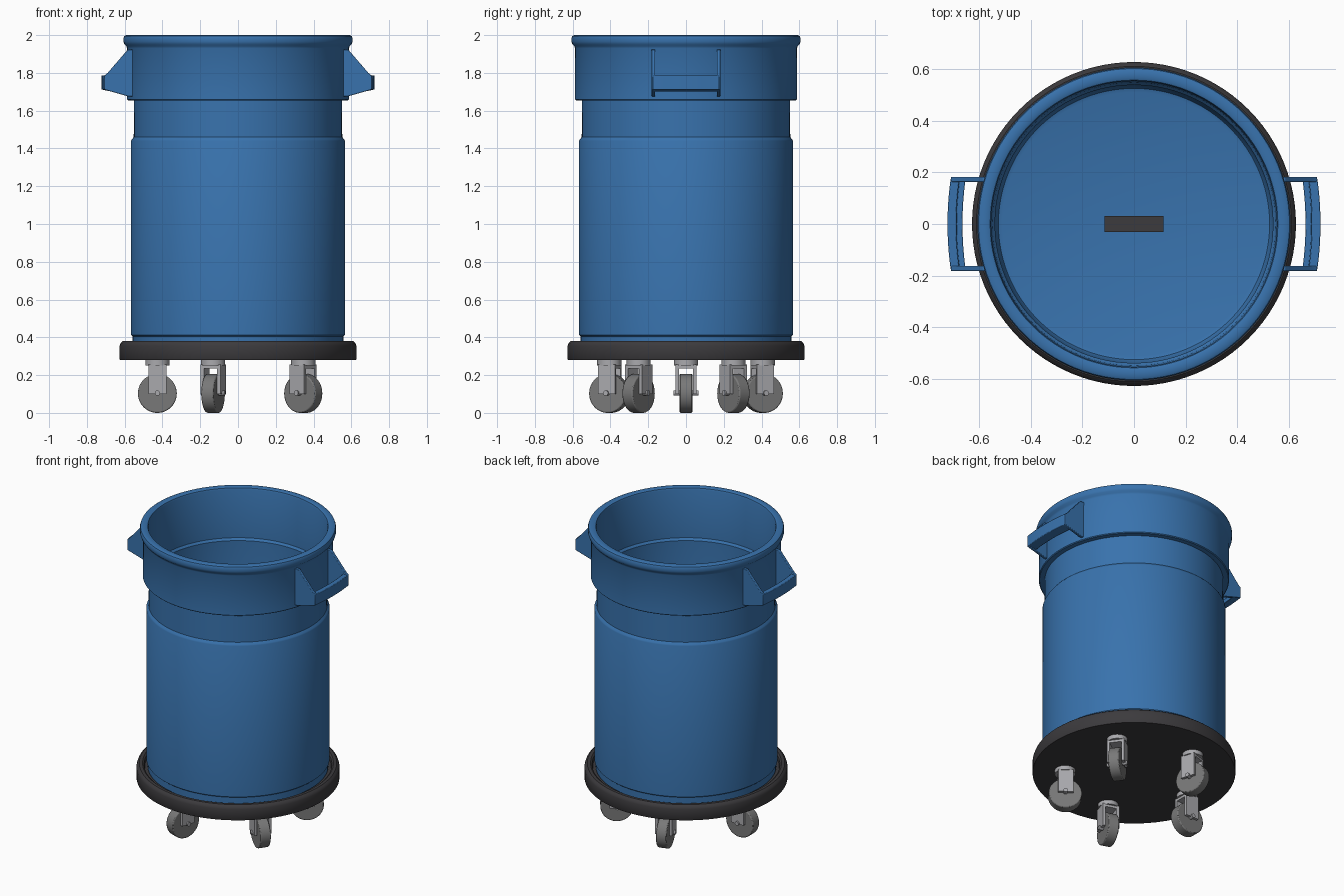
import bpy, bmesh, math
from mathutils import Matrix, Vector

if "Cube" in bpy.data.objects:
    bpy.data.objects.remove(bpy.data.objects["Cube"])


def material(name, rgb):
    m = bpy.data.materials.new(name)
    m.use_nodes = True
    m.diffuse_color = (*rgb, 1)
    m.node_tree.nodes["Principled BSDF"].inputs["Base Color"].default_value = (*rgb, 1)
    return m


BLUE = material("blue plastic", (0.04, 0.17, 0.42))
DARK = material("dark plastic", (0.045, 0.043, 0.047))
METAL = material("light grey metal", (0.4, 0.4, 0.42))
RUBBER = material("grey rubber", (0.19, 0.19, 0.19))


def finish(name, bm, mat, bevel=0):
    """Turn a bmesh into a smooth-by-angle object."""
    bmesh.ops.recalc_face_normals(bm, faces=bm.faces)
    mesh = bpy.data.meshes.new(name)
    bm.to_mesh(mesh)
    bm.free()
    mesh.materials.append(mat)
    ob = bpy.data.objects.new(name, mesh)
    bpy.context.collection.objects.link(ob)
    bpy.ops.object.select_all(action='DESELECT')
    ob.select_set(True)
    bpy.context.view_layer.objects.active = ob
    bpy.ops.object.shade_smooth_by_angle(angle=math.radians(35))
    if bevel:
        mod = ob.modifiers.new("Bevel", 'BEVEL')
        mod.width, mod.segments = bevel, 2
    return ob


def lathe(name, profile, mat, steps=96, closed=False):
    """Revolve (radius, z) points about the z axis."""
    bm = bmesh.new()
    vs = [bm.verts.new((r, 0, z)) for r, z in profile]
    pairs = list(zip(vs, vs[1:])) + ([(vs[-1], vs[0])] if closed else [])
    es = [bm.edges.new(p) for p in pairs]
    bmesh.ops.spin(bm, geom=vs + es, cent=(0, 0, 0), axis=(0, 0, 1),
                   angle=math.tau, steps=steps, use_merge=False)
    bmesh.ops.remove_doubles(bm, verts=bm.verts, dist=1e-5)
    return finish(name, bm, mat)


def sweep(bm, rings):
    """Skin a row of matching closed rings and cap both ends."""
    rows = [[bm.verts.new(p) for p in ring] for ring in rings]
    n = len(rows[0])
    for a, b in zip(rows, rows[1:]):
        for i in range(n):
            j = (i + 1) % n
            bm.faces.new((a[i], a[j], b[j], b[i]))
    bm.faces.new(rows[0])
    bm.faces.new(rows[-1])


def box(bm, centre, size):
    bmesh.ops.create_cube(bm, size=1, matrix=Matrix.Translation(centre) @ Matrix.Diagonal((*size, 1)))


def cylinder(bm, centre, radius, depth, axis='Z', segs=32):
    turn = Matrix.Rotation(math.pi / 2, 4, 'X') if axis == 'Y' else Matrix()
    bmesh.ops.create_cone(bm, cap_ends=True, segments=segs, radius1=radius, radius2=radius,
                          depth=depth, matrix=Matrix.Translation(centre) @ turn)


# Bin: outer wall from the base up, over the rim and down the inside
lathe("bin_body", [
    (0, 0.35), (0.545, 0.35), (0.558, 0.36), (0.558, 0.405), (0.566, 0.412),
    (0.566, 1.44), (0.562, 1.448), (0.552, 1.46), (0.551, 1.655),
    (0.583, 1.655), (0.588, 1.66), (0.587, 1.93), (0.592, 1.942), (0.602, 1.952),
    (0.606, 1.965), (0.606, 1.985), (0.602, 1.995), (0.592, 2.0),
    (0.566, 2.0), (0.557, 1.996), (0.553, 1.985),
    (0.549, 1.66), (0.538, 1.645), (0.536, 0.45), (0.525, 0.425), (0.51, 0.42), (0, 0.42),
], BLUE)

# Dark plate on the bin floor
bm = bmesh.new()
box(bm, (0, 0, 0.423), (0.23, 0.06, 0.008))
finish("floor_plate", bm, DARK)

# Dolly disc with a rounded lip and shallow seat
lathe("dolly", [
    (0, 0.28), (0.625, 0.28), (0.627, 0.283), (0.627, 0.355), (0.622, 0.37), (0.61, 0.38),
    (0.59, 0.38), (0.58, 0.372), (0.576, 0.352), (0, 0.352),
], DARK)

# Handles: side brackets and a bowed grip, mirrored to both sides
bm = bmesh.new()
bracket = [(0.55, 1.925), (0.585, 1.922), (0.69, 1.8), (0.709, 1.785),
           (0.709, 1.712), (0.58, 1.675), (0.55, 1.675)]
for side in (-1, 1):
    sweep(bm, [[(x, side * y, z) for x, z in bracket] for y in (0.163, 0.182)])
grip = [(0.722, 1.712), (0.722, 1.787), (0.688, 1.787), (0.688, 1.73),
        (0.664, 1.73), (0.664, 1.7)]
rows = []
for i in range(13):
    y = -0.175 + 0.35 * i / 12
    rows.append([(x - 0.4 * y * y, y, z) for x, z in grip])
sweep(bm, rows)
handles = finish("handles", bm, BLUE, bevel=0.003)
handles.modifiers.new("Mirror", 'MIRROR')

# Five casters, each rolling along its own radius
for i in range(5):
    place = Matrix.Rotation(math.pi + i * math.tau / 5, 4, 'Z') @ Matrix.Translation((0.427, 0, 0))
    bm = bmesh.new()
    cylinder(bm, (0, 0, 0.267), 0.064, 0.03)
    box(bm, (-0.002, 0, 0.246), (0.095, 0.11, 0.02))
    for side in (-1, 1):
        box(bm, (-0.002, side * 0.046, 0.175), (0.095, 0.018, 0.15))
    cylinder(bm, (0, 0, 0.105), 0.014, 0.13, 'Y', 12)
    finish(f"caster_fork_{i + 1}", bm, METAL).matrix_world = place

    bm = bmesh.new()
    cylinder(bm, (0, 0, 0.103), 0.103, 0.068, 'Y', 48)
    finish(f"caster_wheel_{i + 1}", bm, RUBBER, bevel=0.006).matrix_world = place
